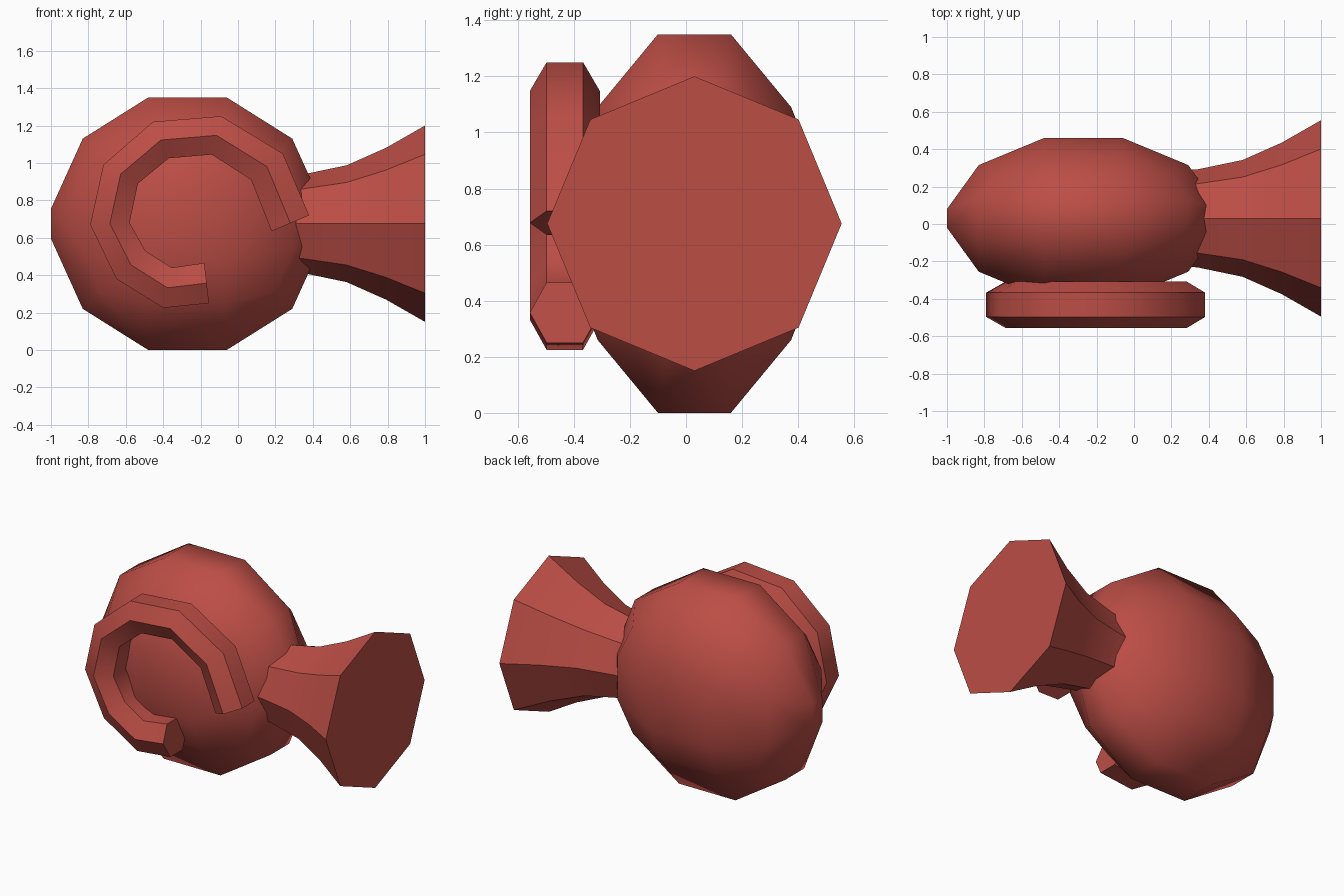
import bpy, bmesh, math
from mathutils import Vector

if "Cube" in bpy.data.objects:
    bpy.data.objects.remove(bpy.data.objects["Cube"])

red = bpy.data.materials.new("brick red")
red.diffuse_color = (0.50, 0.075, 0.06, 1)
red.use_nodes = True
red.node_tree.nodes["Principled BSDF"].inputs["Base Color"].default_value = red.diffuse_color

CY, CZ = 0.03, 0.675  # shared axis of head and neck


def make(name, bm, sharp):
    """Smooth object whose sharp edges are chosen by a rule."""
    bmesh.ops.recalc_face_normals(bm, faces=bm.faces)
    for f in bm.faces:
        f.smooth = True
    for e in bm.edges:
        e.smooth = not sharp(e)
    me = bpy.data.meshes.new(name)
    bm.to_mesh(me)
    bm.free()
    me.materials.append(red)
    ob = bpy.data.objects.new(name, me)
    bpy.context.collection.objects.link(ob)
    return ob


def loft(rings):
    """Skin closed rings of equal size and cap both ends."""
    bm = bmesh.new()
    vs = [[bm.verts.new(p) for p in r] for r in rings]
    n = len(vs[0])
    for a, b in zip(vs, vs[1:]):
        for i in range(n):
            j = (i + 1) % n
            bm.faces.new((a[i], a[j], b[j], b[i]))
    bm.faces.new(vs[0])
    bm.faces.new(vs[-1])
    return bm


# Head: rounded box with a 3x3 grid on each side.
# Key tells which axes are at the outer layer; value is the octant position.
OCTANT = {
    (1, 0, 0): (0.73, 0.05, 0.08),
    (0, 1, 0): (0.21, 0.43, 0.20),
    (0, 0, 1): (0.21, 0.13, 0.675),
    (1, 1, 0): (0.56, 0.285, 0.14),
    (1, 0, 1): (0.56, 0.10, 0.455),
    (0, 1, 1): (0.21, 0.345, 0.415),
    (1, 1, 1): (0.47, 0.25, 0.36),
}
bm = bmesh.new()
grid = {}
steps = (-3, -1, 1, 3)
for x in steps:
    for y in steps:
        for z in steps:
            key = tuple(int(abs(c) == 3) for c in (x, y, z))
            if key in OCTANT:
                p = [math.copysign(v, c) for v, c in zip(OCTANT[key], (x, y, z))]
                grid[x, y, z] = bm.verts.new((p[0] - 0.27, p[1] + CY, p[2] + CZ))
for axis in range(3):
    for side in (-3, 3):
        for a in steps[:3]:
            for b in steps[:3]:
                quad = []
                for da, db in ((0, 0), (2, 0), (2, 2), (0, 2)):
                    c = [a + da, b + db]
                    c.insert(axis, side)
                    quad.append(grid[tuple(c)])
                bm.faces.new(quad)
make("head", bm, lambda e: False)

# Neck: flaring eight-sided stem
profile = [(0.15, 0.25), (0.34, 0.262), (0.58, 0.312), (0.79, 0.405), (1.0, 0.525)]
rings = [[(x, CY + r * math.sin(i * math.pi / 4), CZ + r * math.cos(i * math.pi / 4))
          for i in range(8)] for x, r in profile]
make("neck", loft(rings), lambda e: e.calc_face_angle(0) > math.radians(30))

# Curl: six-sided tube following an open loop on the front
outer = [(-.155, .25), (-.40, .225), (-.65, .38), (-.79, .67), (-.72, .99),
         (-.455, 1.22), (-.09, 1.25), (.24, 1.05), (.38, .72)]
inner = [(-.18, .465), (-.355, .44), (-.495, .53), (-.58, .68), (-.535, .89),
         (-.37, 1.025), (-.14, 1.045), (.07, .91), (.18, .635)]
section = [(1, .065), (.5, .125), (0, .065), (0, -.065), (.5, -.125), (1, -.065)]
rings = []
for o, i in zip(outer, inner):
    o, i = Vector((o[0], 0, o[1])), Vector((i[0], 0, i[1]))
    rings.append([i.lerp(o, t) + Vector((0, y - 0.432, 0)) for t, y in section])
bm = loft(rings)
n = len(section)
bm.verts.index_update()
last = len(rings) - 1


def curl_sharp(e):
    a, b = (v.index // n for v in e.verts)
    return a != b or a in (0, last)  # lengthwise edges and end caps


make("curl", bm, curl_sharp)
